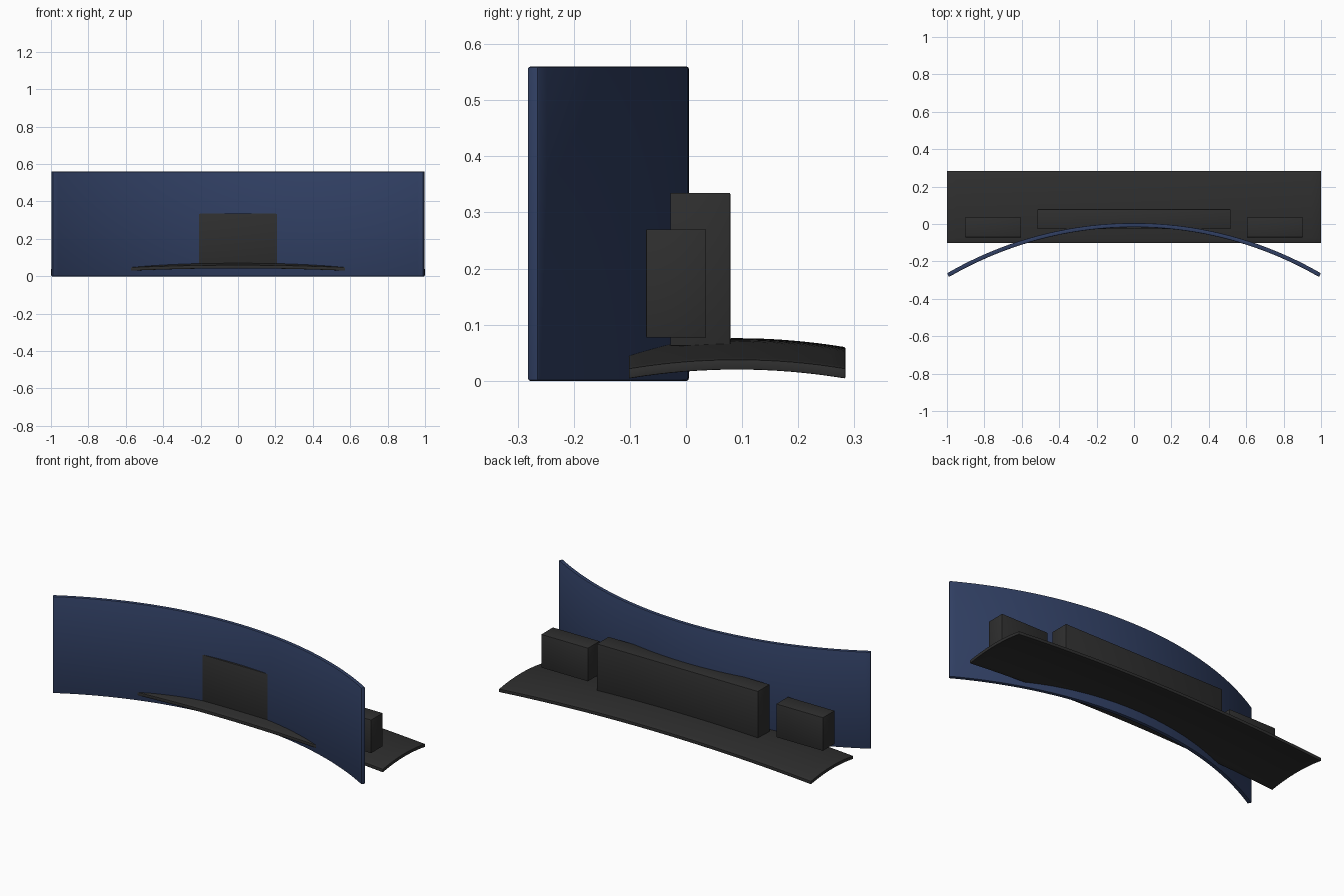
import bpy, bmesh, math
from mathutils import Vector

if "Cube" in bpy.data.objects:
    bpy.data.objects.remove(bpy.data.objects["Cube"], do_unlink=True)


def make_material(name, colour):
    mat = bpy.data.materials.new(name)
    mat.use_nodes = True
    mat.diffuse_color = colour
    mat.node_tree.nodes["Principled BSDF"].inputs["Base Color"].default_value = colour
    return mat


navy = make_material("navy blue", (0.03, 0.05, 0.125, 1))
charcoal = make_material("charcoal", (0.028, 0.028, 0.028, 1))


def make_block(name, low, high, mat, bevel=0.002, cuts=(1, 1), shape=None):
    """Bevelled box, sliced along x and y, then bent by a shape function."""
    low, high = Vector(low), Vector(high)
    size, centre = high - low, (low + high) / 2
    bm = bmesh.new()
    bmesh.ops.create_cube(bm, size=1)
    for v in bm.verts:
        v.co = Vector(a * b for a, b in zip(v.co, size)) + centre
    bmesh.ops.bevel(bm, geom=bm.edges[:], offset=bevel, segments=2,
                    profile=0.5, affect='EDGES')
    for axis, count in enumerate(cuts):
        normal = Vector((axis == 0, axis == 1, 0))
        for i in range(1, count):
            point = low + size * (i / count)
            bmesh.ops.bisect_plane(bm, geom=bm.verts[:] + bm.edges[:] + bm.faces[:],
                                   plane_co=point, plane_no=normal)
    if shape:
        for v in bm.verts:
            v.co = shape(v.co)
    bmesh.ops.recalc_face_normals(bm, faces=bm.faces[:])
    mesh = bpy.data.meshes.new(name)
    bm.to_mesh(mesh)
    bm.free()
    mesh.materials.append(mat)
    obj = bpy.data.objects.new(name, mesh)
    bpy.context.collection.objects.link(obj)
    bpy.ops.object.select_all(action='DESELECT')
    obj.select_set(True)
    bpy.context.view_layer.objects.active = obj
    bpy.ops.object.shade_smooth_by_angle(angle=math.radians(30))
    return obj


# Curved panel, wrapped around a vertical axis in front of it
RADIUS, BACK = 1.993, 0.005
HALF_ARC = RADIUS * math.asin(1 / RADIUS)


def wrap(p):
    angle, r = p.x / RADIUS, RADIUS + p.y
    return Vector((r * math.sin(angle), r * math.cos(angle) - RADIUS + BACK, p.z))


make_block("curved_panel", (-HALF_ARC, -0.022, 0), (HALF_ARC, 0, 0.56),
           navy, bevel=0.004, cuts=(64, 1), shape=wrap)

# Thin base, gently domed in both directions
FRONT, REAR = -0.102, 0.284
MIDDLE, HALF_DEPTH = (FRONT + REAR) / 2, (REAR - FRONT) / 2


def dome(p):
    rise = 0.038 * (1 - p.x ** 2) + 0.016 * (1 - ((p.y - MIDDLE) / HALF_DEPTH) ** 2)
    return p + Vector((0, 0, rise))


make_block("domed_base", (-1, FRONT, 0.004), (1, REAR, 0.022),
           charcoal, bevel=0.002, cuts=(40, 16), shape=dome)

# Central housing that pokes through the panel
make_block("central_housing", (-0.516, -0.028, 0.062), (0.516, 0.079, 0.335), charcoal)

# Pair of smaller side housings
for side, x in (("right", -0.753), ("left", 0.753)):
    make_block(side + "_housing", (x - 0.15, -0.071, 0.077), (x + 0.15, 0.036, 0.27), charcoal)
